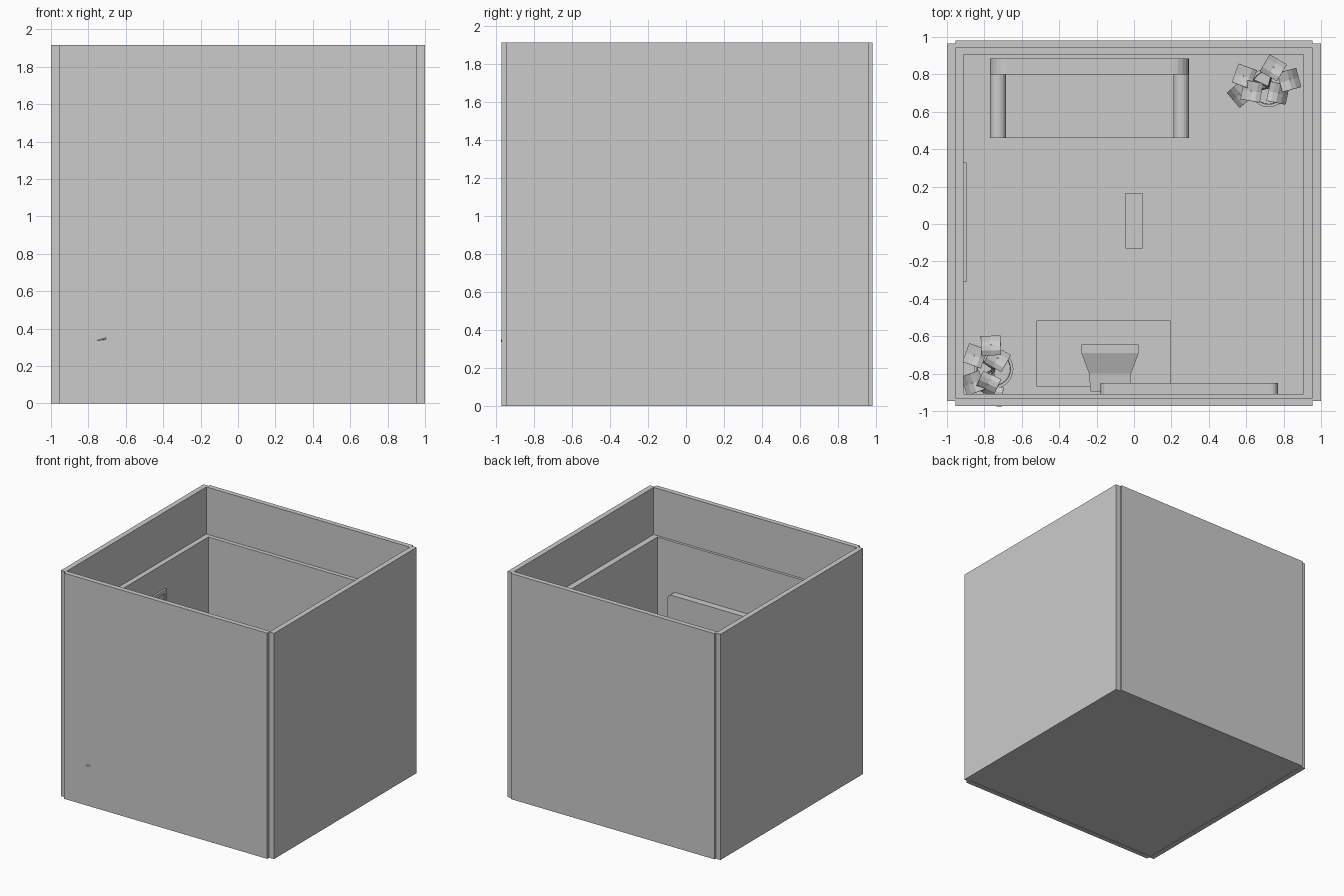
import bpy, bmesh, math
from mathutils import Vector

if "Cube" in bpy.data.objects:
    bpy.data.objects.remove(bpy.data.objects["Cube"])


def mesh_object(name, bm):
    bmesh.ops.recalc_face_normals(bm, faces=bm.faces)
    me = bpy.data.meshes.new(name)
    bm.to_mesh(me)
    bm.free()
    ob = bpy.data.objects.new(name, me)
    bpy.context.collection.objects.link(ob)
    return ob


def box(name, x0, x1, y0, y1, z0, z1):
    bm = bmesh.new()
    bmesh.ops.create_cube(bm, size=1)
    for v in bm.verts:
        v.co = Vector(((x0 + x1) / 2 + v.co.x * (x1 - x0),
                       (y0 + y1) / 2 + v.co.y * (y1 - y0),
                       (z0 + z1) / 2 + v.co.z * (z1 - z0)))
    return mesh_object(name, bm)


def rounded_box(name, x0, x1, y0, y1, z0, z1, r, axis, bottom=False):
    """Box whose upper (and optionally lower) edges along the axis are rounded."""
    ob = box(name, x0, x1, y0, y1, z0, z1)
    bm = bmesh.new()
    bm.from_mesh(ob.data)
    edges = []
    for e in bm.edges:
        d = e.verts[1].co - e.verts[0].co
        along = abs(d[axis]) > 0.99 * d.length
        if along and (bottom or e.verts[0].co.z > (z0 + z1) / 2):
            edges.append(e)
    bmesh.ops.bevel(bm, geom=edges, offset=r, segments=5, profile=0.5, affect='EDGES')
    bm.to_mesh(ob.data)
    bm.free()
    return ob


def loft(name, rings, close=False):
    """Skin a list of equal-length point rings; cap the ends unless closed."""
    bm = bmesh.new()
    vs = [[bm.verts.new(p) for p in ring] for ring in rings]
    n = len(vs[0])
    for a, b in zip(vs, vs[1:] + ([vs[0]] if close else [])):
        for i in range(n):
            j = (i + 1) % n
            bm.faces.new((a[i], a[j], b[j], b[i]))
    if not close:
        bm.faces.new(vs[0])
        bm.faces.new(vs[-1])
    return mesh_object(name, bm)


# Room shell: floor, four outer walls, lower inner wall panels forming a ledge
H, LEDGE, FLOOR = 1.915, 1.515, 0.04
box("floor", -0.955, 0.955, -0.945, 0.955, 0.003, FLOOR)
box("left_wall", -1.0, -0.955, -0.945, 0.965, 0, H)
box("right_wall", 0.955, 1.0, -0.945, 0.965, 0, H)
box("front_wall", -0.955, 0.955, -0.972, -0.93, 0, H)
box("back_wall", -0.955, 0.955, 0.94, 0.982, 0, H)
box("left_panel", -0.955, -0.912, -0.93, 0.94, FLOOR, LEDGE)
box("right_panel", 0.905, 0.955, -0.93, 0.94, FLOOR, LEDGE)
box("front_panel", -0.912, 0.905, -0.93, -0.908, FLOOR, LEDGE)
box("back_panel", -0.912, 0.905, 0.905, 0.94, FLOOR, LEDGE)

# Sofa with rounded arms and back
rounded_box("sofa_back", -0.77, 0.295, 0.80, 0.885, FLOOR, 0.46, 0.085, 1)
rounded_box("sofa_left_arm", -0.77, -0.685, 0.46, 0.80, FLOOR, 0.31, 0.04, 1)
rounded_box("sofa_right_arm", 0.21, 0.295, 0.46, 0.80, FLOOR, 0.31, 0.04, 1)
box("sofa_seat", -0.685, 0.21, 0.46, 0.80, FLOOR, 0.21)

# Low board on the floor in the middle of the room
box("low_board", -0.045, 0.045, -0.13, 0.165, FLOOR + 0.04, FLOOR + 0.06)
for sx in (-0.03, 0.03):
    for y in (-0.08, 0.115):
        box("board_foot", sx - 0.012, sx + 0.012, y - 0.015, y + 0.015, FLOOR, FLOOR + 0.04)

# Television stand
TOP = 0.30
box("stand_top", -0.52, 0.195, -0.87, -0.515, TOP - 0.03, TOP)
for x in (-0.50, 0.175):
    for y in (-0.85, -0.535):
        box("stand_leg", x - 0.02, x + 0.02, y - 0.02, y + 0.02, FLOOR, TOP - 0.03)

# Tube television: wide bezel in front, body tapering to the wall
cx, cz = -0.128, TOP + 0.12


def rect(w, h, y, z=cz):
    return [(cx + sx * w, y, z + sz * h) for sx, sz in ((-1, -1), (1, -1), (1, 1), (-1, 1))]


loft("television_body", [rect(0.125, 0.095, -0.66), rect(0.153, 0.12, -0.645),
                         rect(0.153, 0.12, -0.69), rect(0.112, 0.08, -0.80),
                         rect(0.105, 0.07, -0.895)])

# Framed rounded panel on the front wall
rounded_box("panel_frame", -0.178, 0.77, -0.908, -0.85, 0.60, 1.09, 0.04, 1, True)

# Picture on the left wall: frame bars around a canvas
px0, px1, py0, py1, pz0, pz1, t = -0.914, -0.896, -0.31, 0.33, 0.84, 1.30, 0.03
box("picture_canvas", px0, px1 - 0.008, py0 + t, py1 - t, pz0 + t, pz1 - t)
box("picture_top", px0, px1, py0, py1, pz1 - t, pz1)
box("picture_bottom", px0, px1, py0, py1, pz0, pz0 + t)
box("picture_near_side", px0, px1, py0, py0 + t, pz0 + t, pz1 - t)
box("picture_far_side", px0, px1, py1 - t, py1, pz0 + t, pz1 - t)


# Potted plants: open pot, soil, thin stems and bent square leaves
def ring(x, y, r, z, n=24):
    return [(x + r * math.cos(math.tau * i / n), y + r * math.sin(math.tau * i / n), z)
            for i in range(n)]


def leaf(x, y, z, angle, size=0.105):
    bm = bmesh.new()
    c, s = math.cos(math.radians(angle)), math.sin(math.radians(angle))
    rows = []
    for i in range(5):
        u = i / 4 - 0.5
        row = []
        for j in range(3):
            w = j / 2 - 0.5
            a, b = u * size, w * size
            row.append(bm.verts.new((x + a * c - b * s, y + a * s + b * c,
                                     z - 0.05 * u - 0.12 * u * u + 0.02 * abs(w))))
        rows.append(row)
    for r0, r1 in zip(rows, rows[1:]):
        for j in range(2):
            bm.faces.new((r0[j], r1[j], r1[j + 1], r0[j + 1]))
    ob = mesh_object("leaf", bm)
    ob.modifiers.new("thickness", 'SOLIDIFY').thickness = 0.005


def plant(x, y, leaves):
    pot = loft("plant_pot", [ring(x, y, r, z) for r, z in
                             ((0.075, FLOOR), (0.105, 0.24), (0.09, 0.24), (0.088, 0.20))])
    bpy.context.view_layer.objects.active = pot
    pot.select_set(True)
    bpy.ops.object.shade_smooth_by_angle(angle=math.radians(35))
    pot.select_set(False)
    for lx, ly, lz, ang in leaves:
        leaf(lx, ly, lz, ang)
        base, tip = Vector((x, y, 0.20)), Vector((lx, ly, lz))
        mid = base.lerp(tip, 0.4) + Vector((0, 0, 0.04))
        loft("plant_stem", [ring(p.x, p.y, 0.006, p.z, 5) for p in (base, mid, tip)])


plant(0.72, 0.73, [(0.59, 0.79, 0.50, 160), (0.745, 0.835, 0.46, 60),
                   (0.83, 0.77, 0.42, 15), (0.57, 0.695, 0.37, 220),
                   (0.63, 0.71, 0.53, 170), (0.77, 0.70, 0.40, -12)])
plant(-0.75, -0.775, [(-0.765, -0.65, 0.46, 92), (-0.85, -0.705, 0.42, 160),
                      (-0.73, -0.72, 0.40, 60), (-0.86, -0.85, 0.50, 200),
                      (-0.78, -0.855, 0.53, 245), (-0.755, -0.92, 0.39, 265)])
